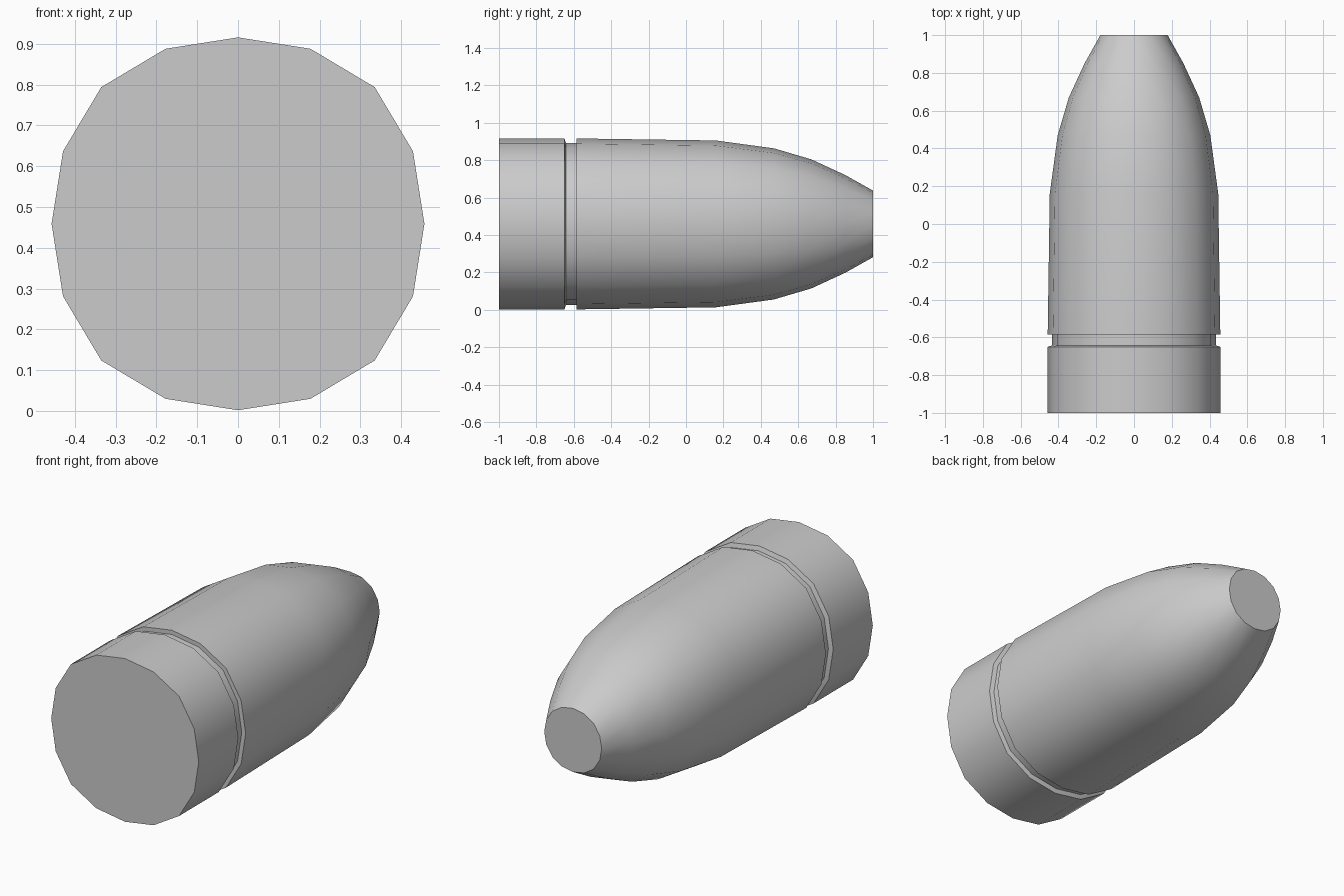
import bpy, bmesh, math

if "Cube" in bpy.data.objects:
    bpy.data.objects.remove(bpy.data.objects["Cube"])

SIDES = 16
CENTRE_Z = 0.459
# Slightly squared ring: relative radius repeats every quarter turn
RING = [1.0, 1.016, 1.037, 1.016]

# Profile from flat base to blunt nose: (y, radius)
PROFILE = [
    (-1.0, 0.457), (-0.65, 0.457),                 # base band
    (-0.642, 0.433), (-0.585, 0.433),              # groove
    (-0.585, 0.457), (0.16, 0.446),                # body
    (0.47, 0.404), (0.67, 0.345),                  # tapering nose
    (0.85, 0.262), (1.0, 0.178),
]


def lathe(name, profile):
    bm = bmesh.new()
    rings = []
    for y, r in profile:
        ring = []
        for i in range(SIDES):
            a = 2 * math.pi * i / SIDES
            # the squaring fades out towards the round tip
            k = 1 + (RING[i % 4] - 1) * min(1, r / 0.4)
            ring.append(bm.verts.new((r * k * math.cos(a), y,
                                      CENTRE_Z + r * k * math.sin(a))))
        rings.append(ring)
    for a, b in zip(rings, rings[1:]):
        for i in range(SIDES):
            j = (i + 1) % SIDES
            bm.faces.new((a[i], a[j], b[j], b[i]))
    bm.faces.new(rings[0])
    bm.faces.new(rings[-1])
    bmesh.ops.recalc_face_normals(bm, faces=bm.faces[:])
    mesh = bpy.data.meshes.new(name)
    bm.to_mesh(mesh)
    bm.free()
    obj = bpy.data.objects.new(name, mesh)
    bpy.context.collection.objects.link(obj)
    return obj


body = lathe("grooved_tapered_body", PROFILE)
bpy.context.view_layer.objects.active = body
body.select_set(True)
bpy.ops.object.shade_smooth_by_angle(angle=math.radians(35))
